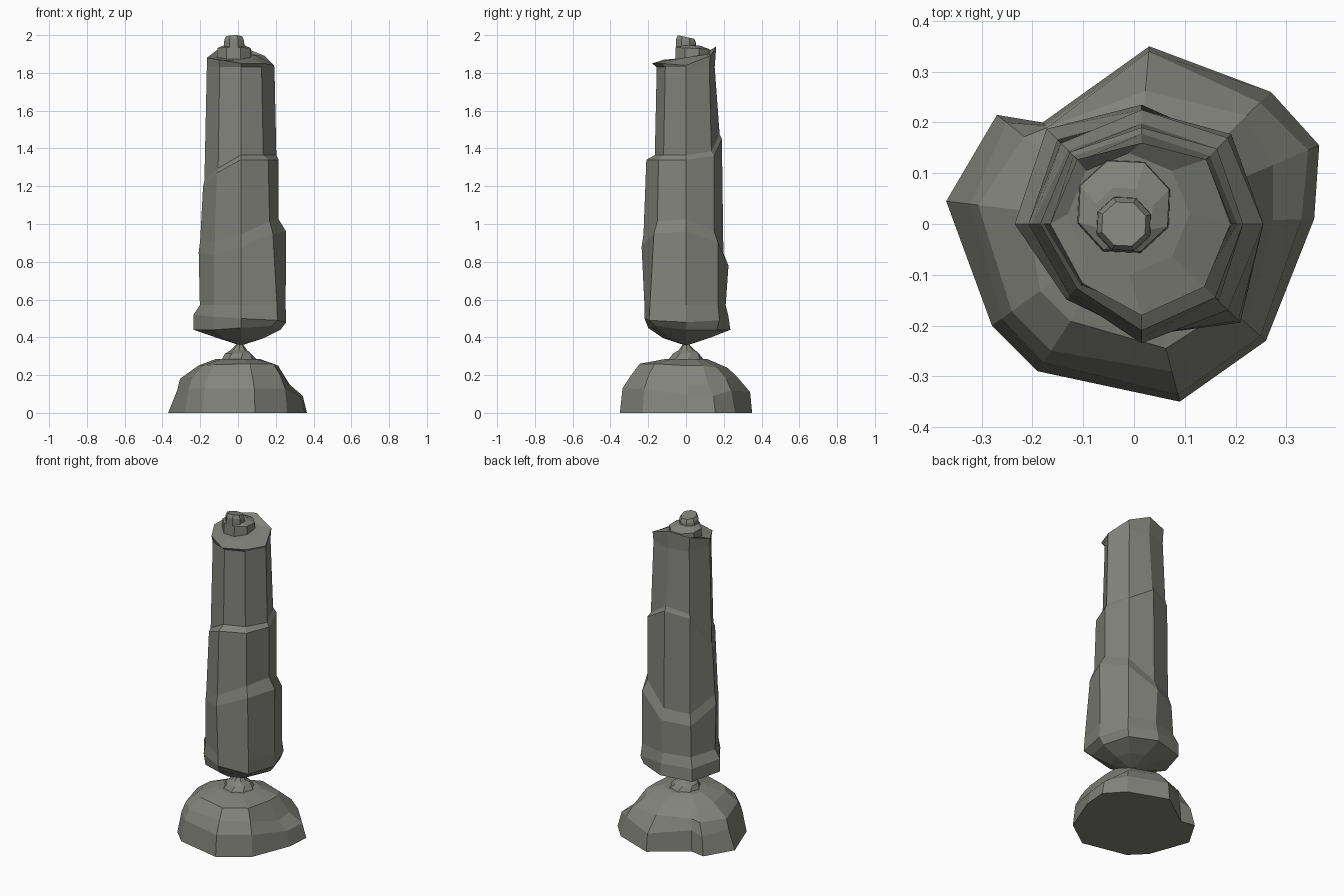
import bpy, bmesh, math

# Dark grey stone
stone = bpy.data.materials.new("dark_stone")
stone.diffuse_color = (.225, .23, .20, 1)


def loft(name, rings):
    """Closed flat-shaded skin through rings of equal point count."""
    bm = bmesh.new()
    rows = [[bm.verts.new(p) for p in ring] for ring in rings]
    n = len(rows[0])
    for lo, hi in zip(rows, rows[1:]):
        for i in range(n):
            j = (i + 1) % n
            bm.faces.new((lo[i], lo[j], hi[j], hi[i]))
    bm.faces.new(rows[0][::-1])
    bm.faces.new(rows[-1])
    bmesh.ops.recalc_face_normals(bm, faces=bm.faces[:])
    mesh = bpy.data.meshes.new(name)
    bm.to_mesh(mesh)
    bm.free()
    mesh.materials.append(stone)
    ob = bpy.data.objects.new(name, mesh)
    bpy.context.collection.objects.link(ob)
    return ob


def octagon(r, z, cx=0.015, cy=0.0, turn=0.0, tilt=0.0):
    """Eight-sided ring; r and z may be single values or one per corner."""
    rs = r if isinstance(r, list) else [r] * 8
    zs = z if isinstance(z, list) else [z] * 8
    ring = []
    for k in range(8):
        a = math.radians(45 * k + turn)
        dy = rs[k] * math.sin(a)
        ring.append((cx + rs[k] * math.cos(a), cy + dy, zs[k] + tilt * dy))
    return ring


# Chipped stone pillar: pointed foot, flared flange, two uneven ledges, tilted lip
ledge_1 = [.96, .90, .78, .76, .85, .84, .88, .95]
ledge_2 = [1.34, 1.36, 1.45, 1.42, 1.20, 1.27, 1.34, 1.34]
loft("pillar", [
    octagon(.012, .36),
    octagon(.12, .395),
    octagon([.21, .23, .235, .265, .25, .20, .20, .23],
            [.44, .44, .44, .43, .44, .44, .45, .46]),
    octagon([.24, .25, .225, .265, .25, .21, .22, .275],
            [.48, .49, .51, .51, .52, .51, .50, .49]),
    octagon([.237, .24, .21, .235, .217, .20, .22, .27], .57),
    octagon([.24, .24, .225, .225, .223, .20, .235, .24], ledge_1),
    octagon([.20, .21, .198, .205, .215, .195, .225, .215], [z + .065 for z in ledge_1]),
    octagon([.20, .21, .19, .20, .20, .18, .21, .205], ledge_2),
    octagon([.188, .19, .178, .19, .193, .17, .165, .168], [z + .025 for z in ledge_2]),
    octagon([.178, .175, .152, .175, .18, .158, .155, .155], 1.83),
    octagon([.175, .18, .16, .18, .18, .165, .18, .175],
            [1.84, 1.89, 1.94, 1.92, 1.88, 1.87, 1.85, 1.85]),
    octagon(.12, 1.885, -.01, .02, tilt=.15),
])

# Stepped tiers on the pillar top
loft("top_tier", [octagon(.098, 1.87, -.02, .035, 20),
                  octagon(.095, 1.93, -.02, .035, 20, -.05),
                  octagon(.06, 1.945, -.02, .015, 20)])
loft("top_cap", [octagon(.058, 1.92, -.02, 0, 20),
                 octagon(.056, 1.97, -.02, 0, 20, -.2),
                 octagon(.046, 1.99, -.02, 0, 20, -.22)])

# Boulder base: rugged footprint, shrunk inward unevenly as it rises
foot = [(.355, .01), (.365, .155), (.27, .26), (.03, .35), (-.18, .20), (-.27, .215),
        (-.37, .045), (-.28, -.20), (-.19, -.29), (.09, -.35), (.26, -.23)]


def footprint(scale, height):
    return [(x * s, y * s, z) for (x, y), s, z in zip(foot, scale, height)]


loft("base_boulder", [
    footprint([1] * 11, [0] * 11),
    footprint([.93, .94, .92, .97, .97, .93, .87, .93, .94, .96, .96],
              [.09, .09, .12, .11, .13, .11, .12, .13, .13, .13, .13]),
    footprint([.77, .75, .82, .75, .95, .80, .83, .86, .86, .83, .86],
              [.14, .15, .18, .20, .20, .18, .18, .19, .19, .20, .20]),
    footprint([.60, .58, .62, .62, .75, .60, .57, .66, .66, .70, .72],
              [.25, .25, .24, .24, .24, .24, .25, .25, .255, .26, .26]),
    footprint([.32] * 11, [.285] * 11),
])

# Small stepped knob that the pillar balances on
loft("balance_knob", [octagon(.11, .26, .01), octagon(.072, .315, 0, 0, 20),
                      octagon(.045, .33, .005, .005), octagon(.015, .365, .01)])
